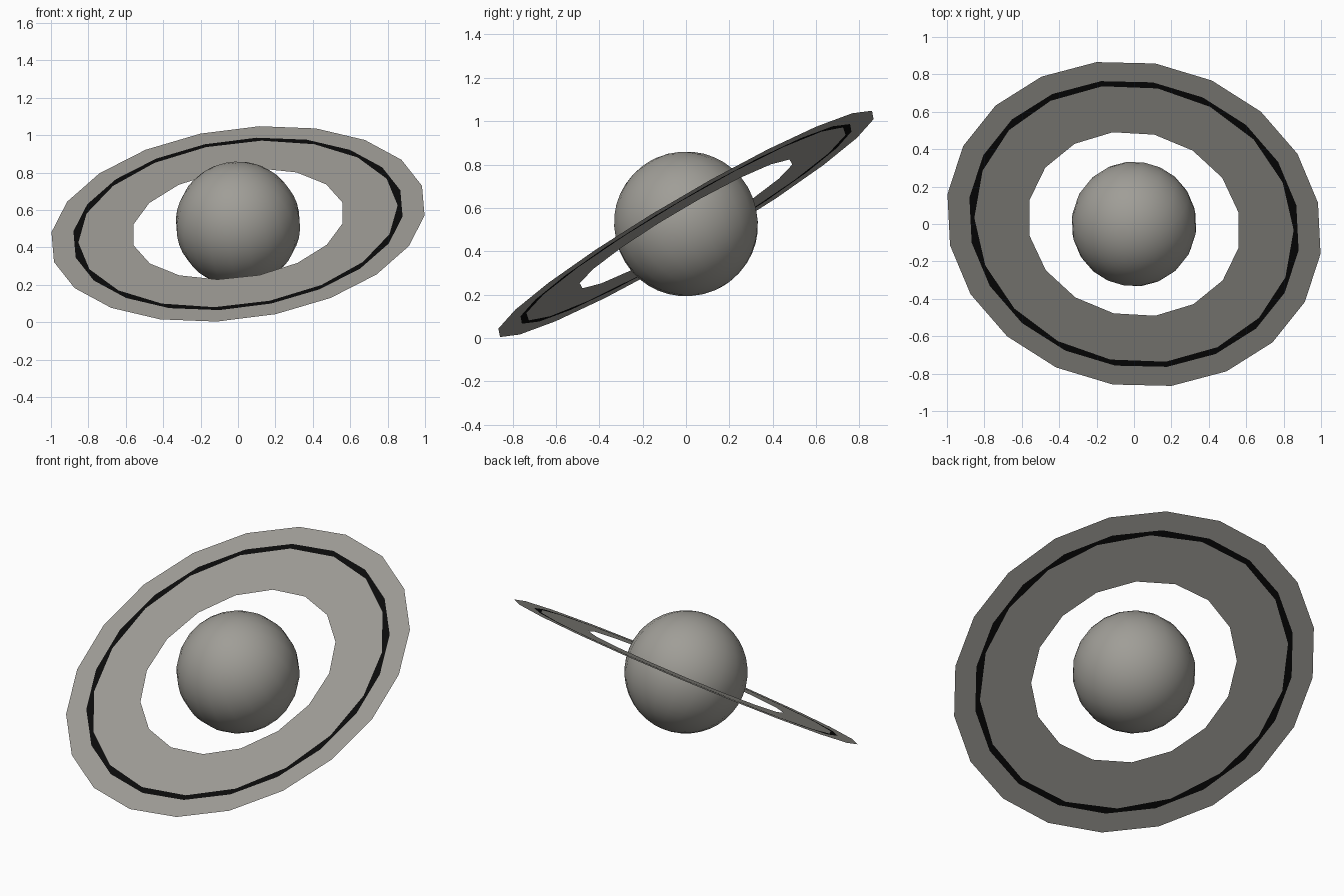
import bpy, bmesh, math
from mathutils import Vector, Matrix

if "Cube" in bpy.data.objects:
    bpy.data.objects.remove(bpy.data.objects["Cube"])


def material(name, rgb):
    m = bpy.data.materials.new(name)
    m.diffuse_color = (*rgb, 1.0)
    m.use_nodes = True
    m.node_tree.nodes["Principled BSDF"].inputs["Base Color"].default_value = m.diffuse_color
    return m


stone = material("warm grey", (0.35, 0.34, 0.31))
black = material("near black", (0.003, 0.003, 0.003))

# Shared tilt of planet and rings: plane z = 0.139 x + 0.59 y
CENTRE = Vector((0, 0, 0.526))
normal = Vector((-0.139, -0.59, 1)).normalized()
first = Vector((-0.2, 0.865, 0.483))
u = (first - first.dot(normal) * normal).normalized()
v = normal.cross(u)
TILT = Matrix.Translation(CENTRE) @ Matrix((u, v, normal)).transposed().to_4x4()


def add_object(name, bm, mat, smooth):
    for f in bm.faces:
        f.smooth = smooth
    bm.transform(TILT)
    me = bpy.data.meshes.new(name)
    bm.to_mesh(me)
    bm.free()
    me.materials.append(mat)
    ob = bpy.data.objects.new(name, me)
    bpy.context.collection.objects.link(ob)
    return ob


def loop(bm, radius, sides):
    vs = [bm.verts.new((radius * math.cos(2 * math.pi * i / sides),
                        radius * math.sin(2 * math.pi * i / sides), 0))
          for i in range(sides)]
    return [bm.edges.new((vs[i], vs[(i + 1) % sides])) for i in range(sides)]


def flat_ring(name, inner, outer, mat):
    """Flat annulus between two polygons, each given as (radius, sides)."""
    bm = bmesh.new()
    edges = loop(bm, *inner) + loop(bm, *outer)
    bmesh.ops.triangle_fill(bm, edges=edges, use_beauty=True, normal=(0, 0, 1))
    for f in bm.faces:
        f.normal_update()
        if f.normal.z < 0:
            f.normal_flip()
    add_object(name, bm, mat, False)


# Planet
bm = bmesh.new()
bmesh.ops.create_uvsphere(bm, u_segments=20, v_segments=20, radius=0.334)
add_object("planet", bm, stone, True)

# Rings, from the planet outwards
flat_ring("inner_ring", (0.573, 16), (0.86, 18), stone)
flat_ring("dark_band", (0.86, 18), (0.892, 20), black)
flat_ring("outer_ring", (0.892, 20), (1.011, 20), stone)
